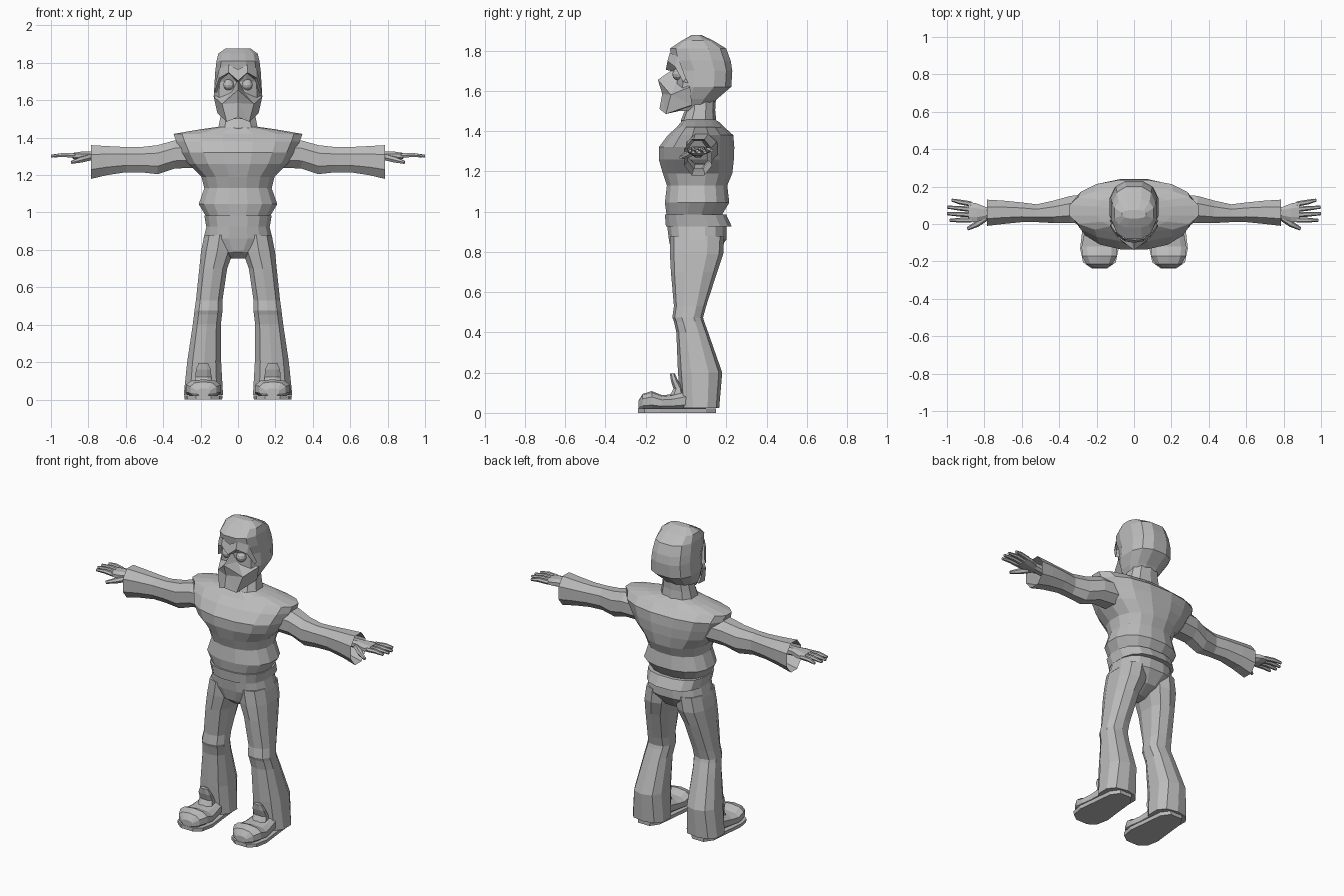
import bpy, bmesh, math
from mathutils import Vector

GREY = bpy.data.materials.new("plain grey")
GREY.diffuse_color = (0.5, 0.5, 0.5, 1)


def finish(name, bm, mirror=False, outward=True):
    if outward:
        bmesh.ops.recalc_face_normals(bm, faces=bm.faces)
    me = bpy.data.meshes.new(name)
    bm.to_mesh(me)
    bm.free()
    me.materials.append(GREY)
    ob = bpy.data.objects.new(name, me)
    bpy.context.collection.objects.link(ob)
    if mirror:
        mod = ob.modifiers.new("mirror", 'MIRROR')
        mod.use_clip = True
    return ob


def loft_into(bm, axis, rings, n=12, power=2.4, caps=(True, True)):
    """Each ring is (position on axis, a min, a max, b min, b max)."""
    loops = []
    for t, a0, a1, b0, b1 in rings:
        loop = []
        for i in range(n):
            ang = 2 * math.pi * (i + 0.5) / n
            c, s = math.cos(ang), math.sin(ang)
            ca = math.copysign(abs(c) ** (2 / power), c) / math.cos(math.pi / n) ** (2 / power)
            sb = math.copysign(abs(s) ** (2 / power), s)
            if n % 4 == 0:
                sb /= math.cos(math.pi / n) ** (2 / power)
            a = (a0 + a1) / 2 + ca * (a1 - a0) / 2
            b = (b0 + b1) / 2 + sb * (b1 - b0) / 2
            co = {'x': (t, a, b), 'y': (a, t, b), 'z': (a, b, t)}[axis]
            loop.append(bm.verts.new(co))
        loops.append(loop)
    for p, q in zip(loops, loops[1:]):
        for i in range(n):
            j = (i + 1) % n
            bm.faces.new((p[i], p[j], q[j], q[i]))
    if caps[0]:
        bm.faces.new(loops[0][::-1])
    if caps[1]:
        bm.faces.new(loops[-1])


def loft(name, axis, rings, mirror=False, **kw):
    bm = bmesh.new()
    loft_into(bm, axis, rings, **kw)
    return finish(name, bm, mirror)


def sym(rings):
    """Turn (z, half width, y min, y max) into full rings."""
    return [(z, -w, w, y0, y1) for z, w, y0, y1 in rings]


def tube_into(bm, points, n=6):
    """Tapered limb through points of (position, radius)."""
    loops = []
    for k, (p, r) in enumerate(points):
        d = Vector(points[min(k + 1, len(points) - 1)][0]) - Vector(points[max(k - 1, 0)][0])
        u = d.cross(Vector((0, 0, 1))).normalized()
        v = u.cross(d).normalized()
        loops.append([bm.verts.new(Vector(p) + r * (u * math.cos(2 * math.pi * i / n)
                      + v * math.sin(2 * math.pi * i / n))) for i in range(n)])
    for p, q in zip(loops, loops[1:]):
        for i in range(n):
            bm.faces.new((p[i], p[(i + 1) % n], q[(i + 1) % n], q[i]))
    bm.faces.new(loops[0][::-1])
    bm.faces.new(loops[-1])


def sheet(name, verts, faces):
    bm = bmesh.new()
    vs = [bm.verts.new(v) for v in verts]
    for f in faces:
        bm.faces.new([vs[i] for i in f])
    return finish(name, bm, True)


# shirt: waist tuck, belly fold, chest and wide shoulder caps
loft("shirt", 'z', sym([
    (0.97, 0.165, -0.095, 0.17), (1.045, 0.21, -0.105, 0.215), (1.13, 0.18, -0.095, 0.205),
    (1.19, 0.195, -0.115, 0.23), (1.26, 0.265, -0.135, 0.238), (1.32, 0.30, -0.135, 0.24),
    (1.38, 0.33, -0.09, 0.235), (1.42, 0.345, -0.045, 0.19), (1.445, 0.20, -0.025, 0.165),
    (1.46, 0.09, -0.015, 0.14)]), n=16, power=2.3)

# collar and neck
loft("collar", 'z', sym([(1.42, 0.075, -0.02, 0.15), (1.455, 0.105, -0.025, 0.15),
                         (1.505, 0.095, -0.005, 0.145), (1.58, 0.08, 0.0, 0.15)]), n=10)

# hooded head
loft("head", 'z', sym([
    (1.50, 0.07, -0.05, 0.10), (1.56, 0.105, -0.05, 0.155), (1.62, 0.13, -0.045, 0.225),
    (1.70, 0.125, -0.045, 0.23), (1.75, 0.122, -0.07, 0.222), (1.81, 0.115, -0.08, 0.20),
    (1.85, 0.105, -0.02, 0.135), (1.878, 0.065, 0.03, 0.075)]), n=12, power=2.6)

# brow edge of the hood
brow = [(0, -.085, 1.765), (.05, -.08, 1.79), (.10, -.04, 1.77), (.129, 0, 1.66),
        (0, -.10, 1.705), (.05, -.092, 1.748), (.10, -.055, 1.72), (.126, -.015, 1.645),
        (0, -.04, 1.69), (.05, -.03, 1.74), (.09, -.02, 1.71), (.115, .01, 1.64)]
sheet("hood_brow", brow, [(r + i, r + i + 1, r + i + 5, r + i + 4) for r in (0, 4) for i in range(3)])

# pointed face mask with nose ridge
sheet("face_mask",
      [(0, -.06, 1.71), (0, -.14, 1.655), (0, -.118, 1.585), (0, -.132, 1.51), (.06, -.10, 1.485),
       (.085, -.075, 1.58), (.13, .02, 1.62), (.11, .03, 1.53), (0, .01, 1.51), (.03, -.045, 1.65)],
      [(0, 9, 1), (1, 9, 5), (1, 5, 2), (2, 5, 4), (2, 4, 3), (5, 6, 7), (5, 7, 4), (3, 4, 8),
       (4, 7, 8), (9, 6, 5)])

# eyes
bm = bmesh.new()
bmesh.ops.create_uvsphere(bm, u_segments=10, v_segments=6, radius=0.03)
bmesh.ops.translate(bm, verts=bm.verts, vec=(0.05, -0.038, 1.683))
finish("eye", bm, True)

# open, flared sleeves
loft("sleeve", 'x', [
    (0.22, 0.0, 0.16, 1.24, 1.39), (0.34, 0.005, 0.15, 1.235, 1.385), (0.43, 0.005, 0.125, 1.205, 1.36),
    (0.52, 0.01, 0.105, 1.215, 1.35), (0.60, 0.01, 0.115, 1.215, 1.35), (0.70, 0.0, 0.125, 1.20, 1.355),
    (0.785, -0.01, 0.13, 1.18, 1.36)], mirror=True, n=8, power=2.2, caps=(True, False))

# hands with four fingers and a thumb
bm = bmesh.new()
loft_into(bm, 'x', [(0.70, 0.03, 0.09, 1.27, 1.325), (0.79, 0.03, 0.09, 1.28, 1.325),
                    (0.84, 0.01, 0.11, 1.28, 1.325), (0.885, 0.01, 0.118, 1.288, 1.318)], n=8)
for y0, y1, tip in ((.107, .128, .975), (.078, .09, .998), (.049, .055, 1.0), (.021, .02, .985)):
    tube_into(bm, [((.87, y0, 1.304), .014), ((.93, (y0 + y1) / 2, 1.308), .013), ((tip, y1, 1.302), .008)])
tube_into(bm, [((.79, .035, 1.295), .018), ((.84, .0, 1.282), .017), ((.89, -.026, 1.268), .009)])
finish("hand", bm, True)

# waistband and trouser seat
loft("waistband", 'z', sym([(0.925, 0.17, -0.10, 0.228), (0.985, 0.18, -0.105, 0.20)]), n=16, power=2.6)
loft("trouser_seat", 'z', sym([
    (0.755, 0.04, -0.03, 0.07), (0.79, 0.10, -0.07, 0.15), (0.86, 0.185, -0.085, 0.20),
    (0.94, 0.165, -0.095, 0.20)]), n=16, power=2.5)

# flared trouser legs with a knee band
loft("trouser_leg", 'z', [
    (0.025, 0.08, 0.29, -0.025, 0.165), (0.20, 0.09, 0.272, -0.04, 0.18), (0.40, 0.092, 0.242, -0.048, 0.11),
    (0.455, 0.085, 0.235, -0.06, 0.09), (0.475, 0.083, 0.233, -0.068, 0.085),
    (0.53, 0.083, 0.225, -0.06, 0.10), (0.70, 0.058, 0.207, -0.075, 0.155),
    (0.79, 0.025, 0.198, -0.08, 0.185), (0.88, 0.015, 0.18, -0.08, 0.19)], mirror=True, n=10, power=2.5)


def outline(bm, half, z, scale=1.0):
    """Shoe sole outline from (y, half width) pairs around x = 0.185."""
    pts = [(0.185 + s * w * scale, y) for s, seq in ((1, half), (-1, half[::-1])) for y, w in seq]
    return [bm.verts.new((x, y, z)) for x, y in pts]


# shoe soles
bm = bmesh.new()
half = [(-.238, .04), (-.205, .085), (-.13, .10), (0, .085), (.10, .075), (.15, .04)]
low, top = outline(bm, half, 0), outline(bm, half, 0.022, 1.03)
for i in range(len(low)):
    j = (i + 1) % len(low)
    bm.faces.new((low[i], low[j], top[j], top[i]))
bm.faces.new(low[::-1])
bm.faces.new(top)
finish("shoe_sole", bm, True)

# shoe uppers: rounded toe cap and rising instep
loft("shoe_upper", 'y', [
    (-.236, .15, .22, .02, .06), (-.215, .115, .255, .01, .095), (-.17, .092, .278, .01, .108),
    (-.12, .09, .28, .01, .088), (-.07, .10, .27, .01, .092), (0, .11, .26, .01, .11),
    (.10, .12, .25, .01, .10)], mirror=True, n=10, power=2.6)

# raised tongues
loft("shoe_tongue", 'z', [
    (.07, .135, .235, -.09, .0), (.12, .142, .228, -.062, -.015), (.16, .145, .225, -.075, -.04),
    (.195, .16, .21, -.08, -.055)], mirror=True, n=8)
